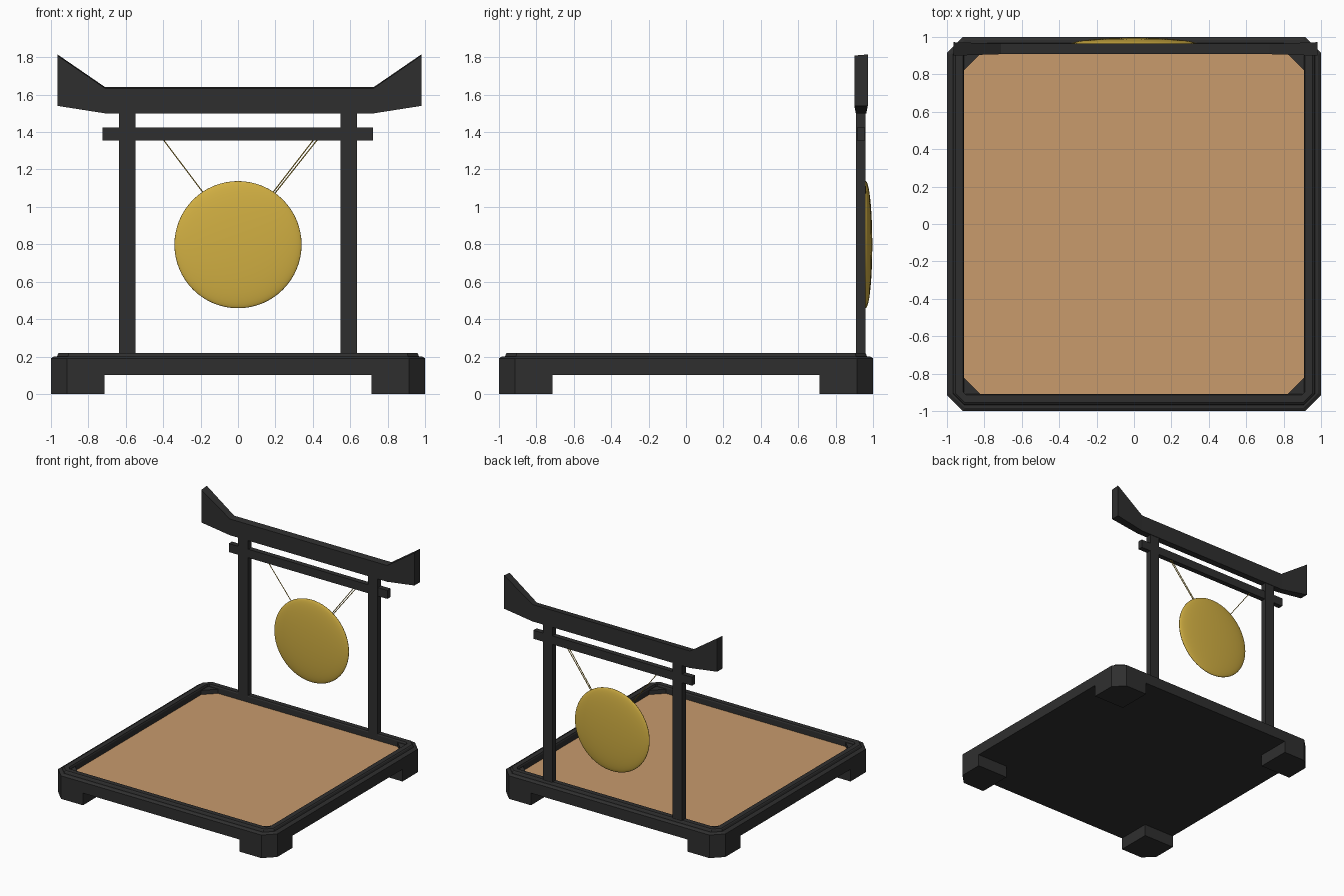
import bpy, bmesh, math
from mathutils import Vector

cube = bpy.data.objects.get("Cube")
if cube:
    bpy.data.objects.remove(cube, do_unlink=True)


def material(name, rgb):
    m = bpy.data.materials.new(name)
    m.use_nodes = True
    m.diffuse_color = (*rgb, 1)
    bsdf = next(n for n in m.node_tree.nodes if n.type == 'BSDF_PRINCIPLED')
    bsdf.inputs["Base Color"].default_value = (*rgb, 1)
    return m


BLACK = material("black_lacquer", (0.028, 0.028, 0.028))
SAND = material("sand", (0.58, 0.325, 0.152))
GOLD = material("gold", (0.64, 0.43, 0.055))


def finish(bm, name, mat):
    bmesh.ops.recalc_face_normals(bm, faces=bm.faces)
    mesh = bpy.data.meshes.new(name)
    bm.to_mesh(mesh)
    bm.free()
    mesh.materials.append(mat)
    ob = bpy.data.objects.new(name, mesh)
    bpy.context.collection.objects.link(ob)
    return ob


def loft(name, loops, mat):
    """Skin a stack of matching point loops and cap both ends."""
    bm = bmesh.new()
    rings = [[bm.verts.new(p) for p in loop] for loop in loops]
    n = len(rings[0])
    for a, b in zip(rings, rings[1:]):
        for i in range(n):
            j = (i + 1) % n
            bm.faces.new((a[i], a[j], b[j], b[i]))
    bm.faces.new(rings[0])
    bm.faces.new(rings[-1])
    return finish(bm, name, mat)


def prism(name, outline, z0, z1, mat):
    return loft(name, [[(x, y, z) for x, y in outline] for z in (z0, z1)], mat)


def box(name, x0, x1, y0, y1, z0, z1, mat):
    return prism(name, [(x0, y0), (x1, y0), (x1, y1), (x0, y1)], z0, z1, mat)


def cut_square(half, cut, z):
    """Square loop with its four corners cut off."""
    k = half - cut
    return [(half, -k, z), (half, k, z), (k, half, z), (-k, half, z),
            (-half, k, z), (-half, -k, z), (-k, -half, z), (k, -half, z)]


def cord(name, a, b, radius):
    a, b = Vector(a), Vector(b)
    bm = bmesh.new()
    bmesh.ops.create_cone(bm, segments=8, radius1=radius, radius2=radius,
                          depth=(b - a).length, cap_ends=True)
    ob = finish(bm, name, GOLD)
    ob.location = (a + b) / 2
    ob.rotation_euler = (b - a).to_track_quat('Z', 'Y').to_euler()


# Tray with a stepped rim and a recessed floor
loft("tray", [cut_square(*s) for s in (
    (1, 0.085, 0.1), (1, 0.085, 0.19), (0.985, 0.08, 0.2), (0.968, 0.06, 0.2),
    (0.962, 0.055, 0.215), (0.955, 0.05, 0.22), (0.915, 0.02, 0.22),
    (0.91, 0.01, 0.21), (0.91, 0.01, 0.155))], BLACK)
box("sand_bed", -0.91, 0.91, -0.91, 0.91, 0.15, 0.165, SAND)

# Corner feet and the gussets inside the rim
for sx, side in ((1, "left"), (-1, "right")):
    for sy, end in ((-1, "front"), (1, "back")):
        foot = [(0.715, 0.715), (1, 0.715), (1, 0.915), (0.915, 1), (0.715, 1)]
        prism(f"{end}_{side}_foot", [(x * sx, y * sy) for x, y in foot], 0, 0.1, BLACK)
        gusset = [(0.91, 0.82), (0.91, 0.91), (0.82, 0.91)]
        prism(f"{end}_{side}_gusset", [(x * sx, y * sy) for x, y in gusset], 0.155, 0.2, BLACK)

# Gate: two posts, a crossbar and a flared top beam
for sx, side in ((1, "left"), (-1, "right")):
    x0, x1 = sorted((0.548 * sx, 0.635 * sx))
    box(f"{side}_post", x0, x1, 0.91, 0.96, 0.18, 1.52, BLACK)
box("crossbar", -0.725, 0.723, 0.915, 0.957, 1.355, 1.425, BLACK)

beam = []
for x, low, high, half in ((-0.965, 1.54, 1.815, 0.036), (-0.71, 1.5, 1.64, 0.028),
                           (0.725, 1.5, 1.64, 0.028), (0.98, 1.54, 1.815, 0.036)):
    y0, y1 = 0.936 - half, 0.936 + half
    beam.append([(x, y0, low), (x, y1, low), (x, y1, high), (x, y0, high - 0.006)])
loft("top_beam", beam, BLACK)

# Gong: a flattened ball
bm = bmesh.new()
bmesh.ops.create_uvsphere(bm, u_segments=64, v_segments=32, radius=1)
for f in bm.faces:
    f.smooth = True
gong = finish(bm, "gong", GOLD)
gong.rotation_euler = (math.pi / 2, 0, 0)
gong.scale = (0.34, 0.34, 0.036)
gong.location = (0, 0.96, 0.798)

# Hanging cords
cord("right_cord", (-0.4, 0.95, 1.36), (-0.185, 0.96, 1.075), 0.003)
cord("left_cord_inner", (0.405, 0.945, 1.36), (0.185, 0.96, 1.075), 0.003)
cord("left_cord_outer", (0.425, 0.945, 1.36), (0.195, 0.96, 1.07), 0.003)
